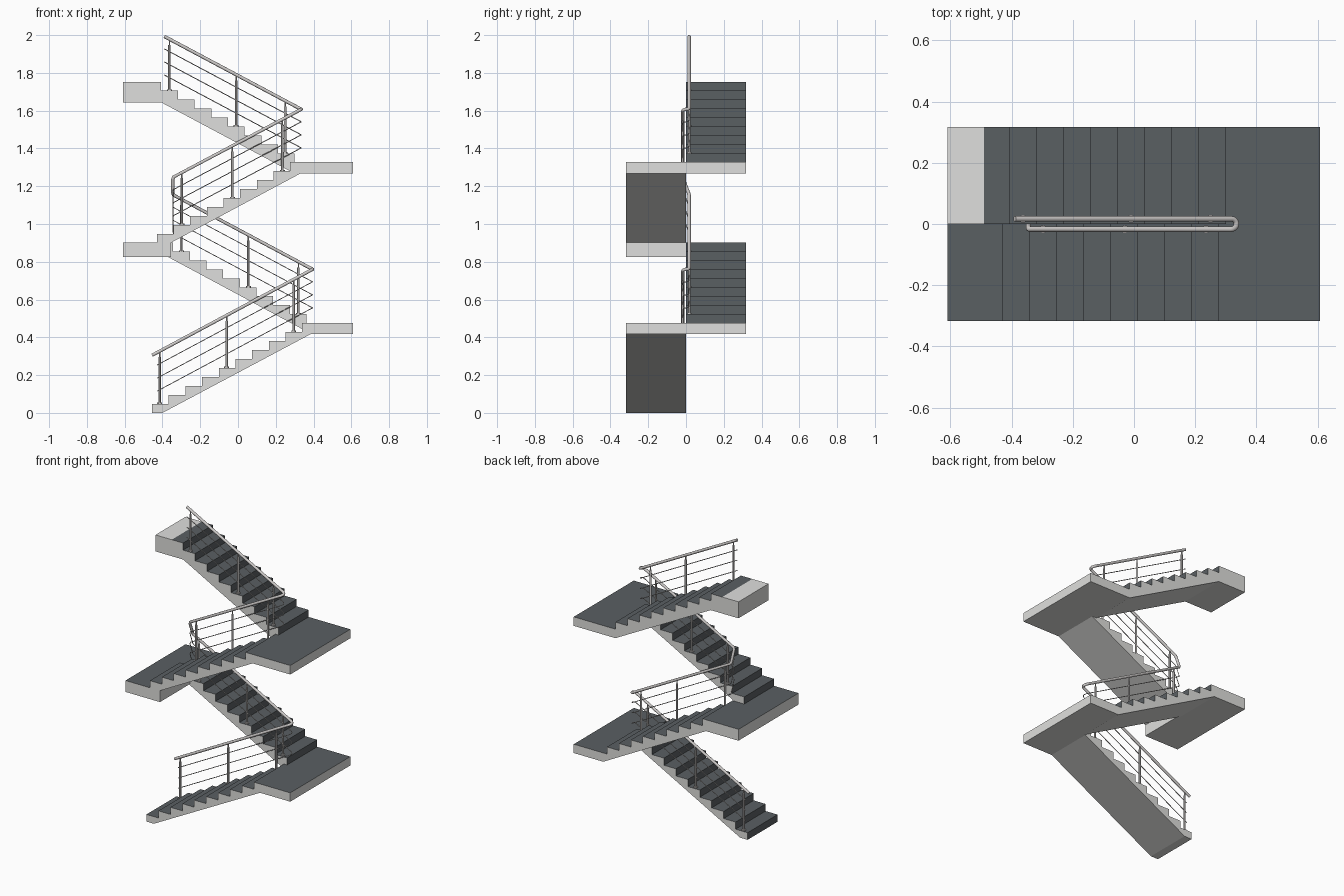
import bpy, bmesh, math
from mathutils import Matrix, Vector

if "Cube" in bpy.data.objects:
    bpy.data.objects.remove(bpy.data.objects["Cube"])


def material(name, rgb):
    m = bpy.data.materials.new(name)
    m.diffuse_color = (*rgb, 1)
    m.use_nodes = True
    m.node_tree.nodes["Principled BSDF"].inputs["Base Color"].default_value = m.diffuse_color
    return m


CONCRETE = material("light concrete", (0.74, 0.74, 0.725))
SHADE = material("grey concrete", (0.50, 0.50, 0.49))
TREAD = material("dark slate", (0.102, 0.115, 0.124))
METAL = material("brushed steel", (0.62, 0.60, 0.59))

RUN = 0.0883      # tread depth
WIDTH = 0.317     # width of one flight
RAIL_Y = 0.017    # handrail offset from the centre line


def add_object(name, bm, mats):
    me = bpy.data.meshes.new(name)
    bm.to_mesh(me)
    bm.free()
    ob = bpy.data.objects.new(name, me)
    bpy.context.collection.objects.link(ob)
    for m in mats:
        me.materials.append(m)
    return ob


def flight(name, side, d, x0, z0, z1, n, start, end, under):
    """Side profile (half landing + steps + half landing) extruded across y."""
    rise = (z1 - z0) / n
    pts = list(start)
    for i in range(n):
        x = x0 + d * RUN * i
        pts += [(x, z0 + rise * i), (x, z0 + rise * (i + 1))]
    pts += list(end) + list(under)
    ya, yb = (-WIDTH, 0) if side < 0 else (0, WIDTH)
    bm = bmesh.new()
    face = bm.faces.new([bm.verts.new((x, ya, z)) for x, z in pts])
    ext = bmesh.ops.extrude_face_region(bm, geom=[face])
    verts = [v for v in ext["geom"] if isinstance(v, bmesh.types.BMVert)]
    bmesh.ops.translate(bm, verts=verts, vec=(0, yb - ya, 0))
    bmesh.ops.recalc_face_normals(bm, faces=bm.faces)
    # dark treads and risers; end of the top landing stays bare concrete
    for f in bm.faces:
        c = f.calc_center_median()
        top = f.normal.z > 0.9 and not (c.z > 1.7 and c.x < -0.49)
        riser = f.normal.x * d < -0.9 and abs(c.x) < 0.6
        soffit = -0.95 < f.normal.z < -0.5 and c.z < 0.4    # lowest flight
        f.material_index = 1 if top or riser else 2 if soffit and side < 0 else 0
    return add_object(name, bm, [CONCRETE, TREAD, SHADE])


# Four flights with their landings
R, L = 0.608, -0.61
flight("flight_1", -1, 1, -0.455, 0, 0.476, 10, [],
       [(R, 0.476), (R, 0.417)], [(0.385, 0.417), (-0.40, 0)])
flight("flight_2", 1, -1, 0.363, 0.476, 0.901, 9, [(R, 0.417), (R, 0.476)],
       [(L, 0.901), (L, 0.825)], [(-0.37, 0.825), (0.39, 0.417)])
flight("flight_3", -1, 1, -0.43, 0.901, 1.327, 9, [(L, 0.825), (L, 0.901)],
       [(R, 1.327), (R, 1.267)], [(0.33, 1.267), (-0.355, 0.901), (-0.355, 0.825)])
flight("flight_4", 1, -1, 0.30, 1.327, 1.753, 9, [(R, 1.267), (R, 1.327)],
       [(-0.49, 1.753), (L, 1.753), (L, 1.643)], [(-0.405, 1.643), (0.30, 1.267)])

# Handrail lines per flight: (x, z) from bottom to top
LINES = [((-0.455, 0.305), (0.395, 0.76)), ((0.395, 0.76), (-0.345, 1.155)),
         ((-0.345, 1.247), (0.335, 1.607)), ((0.335, 1.607), (-0.39, 1.993))]


def line_z(k, x):
    (xa, za), (xb, zb) = LINES[k]
    return za + (zb - za) * (x - xa) / (xb - xa)


def right_turn(k, x):
    """Half-round return; the rail follows the slope of flights k and k + 1."""
    pts = []
    for i in range(11):
        a = math.pi * i / 10
        px = x - RAIL_Y * (1 - math.sin(a))
        pts.append((px, -RAIL_Y * math.cos(a), line_z(k if i <= 5 else k + 1, px)))
    return pts


def rail_path(start_x):
    return ([(start_x, -RAIL_Y, line_z(0, start_x))]
            + right_turn(0, 0.395)
            + [(-0.341, RAIL_Y, 1.153), (-0.345, 0.014, 1.163),
               (-0.345, -0.014, 1.237), (-0.341, -RAIL_Y, 1.249)]
            + right_turn(2, 0.335)
            + [(-0.39, RAIL_Y, 1.993)])


def tube(name, pts, radius, drop, res):
    cu = bpy.data.curves.new(name, "CURVE")
    cu.dimensions = "3D"
    cu.bevel_depth = radius
    cu.bevel_resolution = res
    cu.use_fill_caps = True
    sp = cu.splines.new("POLY")
    sp.points.add(len(pts) - 1)
    for p, (x, y, z) in zip(sp.points, pts):
        p.co = (x, y, z - drop, 1)
    cu.materials.append(METAL)
    ob = bpy.data.objects.new(name, cu)
    bpy.context.collection.objects.link(ob)


# Continuous handrail and three cables below it
tube("handrail", rail_path(-0.455), 0.009, 0, 3)
for i in range(3):
    tube(f"cable_{i + 1}", rail_path(-0.43), 0.0025, 0.066 + 0.069 * i, 1)


def cylinder(bm, x, y, za, zb, r):
    bmesh.ops.create_cone(bm, cap_ends=True, segments=12, radius1=r, radius2=r,
                          depth=zb - za,
                          matrix=Matrix.Translation(Vector((x, y, (za + zb) / 2))))


# Posts: base plate, shaft and thin pin up to the handrail
POSTS = [[(-0.415, 0.048), (-0.06, 0.239), (0.295, 0.429)],
         [(0.32, 0.524), (0.055, 0.666), (-0.30, 0.855)],
         [(-0.297, 0.996), (-0.03, 1.138), (0.235, 1.280)],
         [(0.25, 1.374), (-0.01, 1.517), (-0.363, 1.707)]]
for k, row in enumerate(POSTS):
    y = RAIL_Y if k % 2 else -RAIL_Y
    bm = bmesh.new()
    for x, z in row:
        top = line_z(k, x)
        cylinder(bm, x, y, z - 0.002, z + 0.006, 0.013)
        cylinder(bm, x, y, z, top - 0.03, 0.0065)
        cylinder(bm, x, y, top - 0.031, top, 0.0035)
    ob = add_object(f"posts_{k + 1}", bm, [METAL])
    bpy.ops.object.select_all(action="DESELECT")
    ob.select_set(True)
    bpy.context.view_layer.objects.active = ob
    bpy.ops.object.shade_smooth_by_angle()
